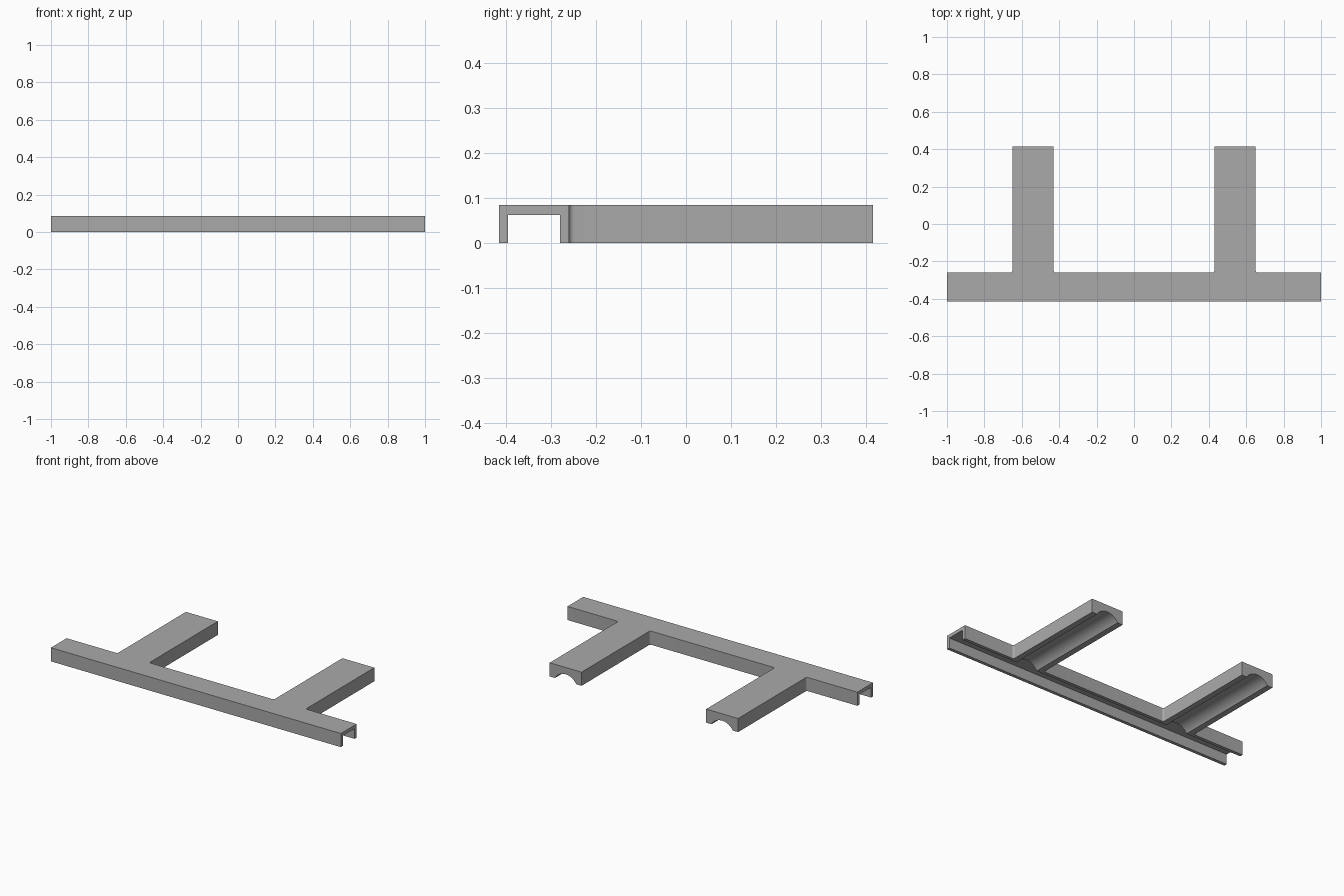
import bpy, bmesh, math

cube = bpy.data.objects.get("Cube")
if cube:
    bpy.data.objects.remove(cube, do_unlink=True)

HEIGHT = 0.085
BACK, RAIL_BACK, FRONT = 0.415, -0.26, -0.415
LEG_IN, LEG_OUT = 0.43, 0.65
FILLET = 0.012

grey = bpy.data.materials.new("plain grey")
grey.use_nodes = True
colour = (0.4, 0.4, 0.4, 1)
grey.diffuse_color = colour
grey.node_tree.nodes["Principled BSDF"].inputs["Base Color"].default_value = colour


def prism(name, points, offset):
    """Extrude a closed 3D profile along an offset."""
    bm = bmesh.new()
    face = bm.faces.new([bm.verts.new(p) for p in points])
    moved = bmesh.ops.extrude_face_region(bm, geom=[face])["geom"]
    verts = [v for v in moved if isinstance(v, bmesh.types.BMVert)]
    bmesh.ops.translate(bm, verts=verts, vec=offset)
    bmesh.ops.recalc_face_normals(bm, faces=bm.faces)
    mesh = bpy.data.meshes.new(name)
    bm.to_mesh(mesh)
    bm.free()
    mesh.materials.append(grey)
    obj = bpy.data.objects.new(name, mesh)
    bpy.context.collection.objects.link(obj)
    return obj


def fillet(x, side):
    """Rounded inner corner between rail and leg; side points away from the leg."""
    pts = []
    for i in range(7):
        a = math.pi / 2 * i / 6
        pts.append((x + side * FILLET * (1 - math.cos(a)),
                    RAIL_BACK + FILLET * (1 - math.sin(a)), 0))
    return pts


# Plan outline of the rail with its two legs
half = [(1, FRONT, 0), (1, RAIL_BACK, 0)]
half += fillet(LEG_OUT, 1)[::-1]
half += [(LEG_OUT, BACK, 0), (LEG_IN, BACK, 0)]
half += fillet(LEG_IN, -1)
outline = half + [(-x, y, z) for x, y, z in reversed(half)]
frame = prism("rail_frame", outline, (0, 0, HEIGHT))

# Square channel through the rail
channel = [(-1.1, -0.395, -0.1), (-1.1, -0.28, -0.1),
           (-1.1, -0.28, 0.063), (-1.1, -0.395, 0.063)]
cutters = [prism("channel_cutter", channel, (2.2, 0, 0))]

# Rounded groove under each leg, open at the back and into the channel
RADIUS, TOP = 0.085, 0.042
for side in (-1, 1):
    cx = side * (LEG_IN + LEG_OUT) / 2
    circle = [(cx + RADIUS * math.cos(math.tau * i / 64), -0.33,
               TOP - RADIUS + RADIUS * math.sin(math.tau * i / 64)) for i in range(64)]
    cutters.append(prism("groove_cutter", circle, (0, 0.85, 0)))

for cutter in cutters:
    cutter.hide_render = True
    mod = frame.modifiers.new(cutter.name, "BOOLEAN")
    mod.operation = "DIFFERENCE"
    mod.solver = "EXACT"
    mod.object = cutter

# Bake the cuts and drop the cutters
bpy.context.view_layer.update()
graph = bpy.context.evaluated_depsgraph_get()
baked = bpy.data.meshes.new_from_object(frame.evaluated_get(graph))
frame.modifiers.clear()
frame.data = baked
for cutter in cutters:
    bpy.data.objects.remove(cutter, do_unlink=True)

bpy.ops.object.select_all(action="DESELECT")
frame.select_set(True)
bpy.context.view_layer.objects.active = frame
bpy.ops.object.shade_smooth_by_angle(angle=math.radians(30))
